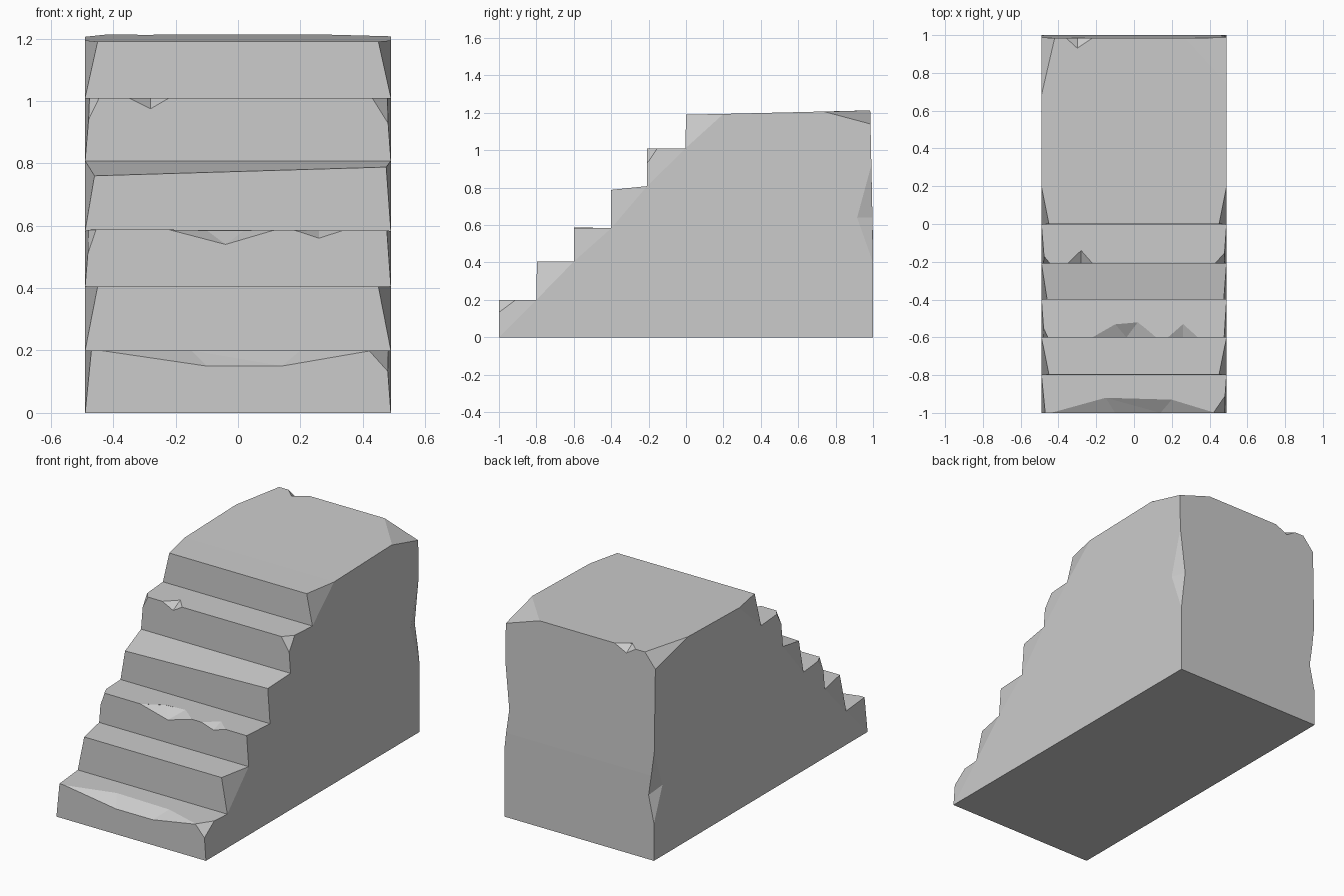
import bpy, bmesh
from mathutils import Vector

if "Cube" in bpy.data.objects:
    bpy.data.objects.remove(bpy.data.objects["Cube"])

W = 0.49


def mesh_object(name, bm):
    bmesh.ops.recalc_face_normals(bm, faces=bm.faces[:])
    mesh = bpy.data.meshes.new(name)
    bm.to_mesh(mesh)
    bm.free()
    obj = bpy.data.objects.new(name, mesh)
    bpy.context.collection.objects.link(obj)
    return obj


# Stair block: full-width inner corners, noses pulled inward on each side
inner = [(-1, 0), (-.8, .2), (-.6, .405), (-.4, .583), (-.208, .808),
         (-.003, 1.01), (.2, 1.194)]
# y, left x, left z, right x, right z
noses = [(-1, -.47, .2, .475, .2), (-.797, -.45, .405, .45, .405),
         (-.6, -.475, .588, .477, .585), (-.4, -.46, .76, .475, .788),
         (-.208, -.473, 1.01, .475, 1.01), (0, -.45, 1.19, .45, 1.19)]
back = [(.985, 1.213), (1, .5), (1, 0)]

bm = bmesh.new()
left = [bm.verts.new((-W, y, z)) for y, z in inner + back]
right = [bm.verts.new((W, y, z)) for y, z in inner + back]
bm.faces.new(left)
bm.faces.new(right[::-1])
for i, (y, xl, zl, xr, zr) in enumerate(noses):
    nl, nr = bm.verts.new((xl, y, zl)), bm.verts.new((xr, y, zr))
    bm.faces.new((left[i], right[i], nr, nl))              # riser
    bm.faces.new((nl, nr, right[i + 1], left[i + 1]))      # tread
    bm.faces.new((left[i], nl, left[i + 1]))               # tapered ends
    bm.faces.new((right[i], right[i + 1], nr))
n = len(left)
for i in range(len(noses), n):                             # top, back, base
    j = (i + 1) % n
    bm.faces.new((left[i], right[i], right[j], left[j]))
stairs = mesh_object("stone_stairs", bm)


# Chips: hull of the broken outline swept away from the stone
def chip(points, out):
    cut = bmesh.new()
    for p in points:
        cut.verts.new(p)
        cut.verts.new(Vector(p) + Vector(out) * 0.15)
    res = bmesh.ops.convex_hull(cut, input=cut.verts[:])
    junk = [v for v in res["geom_interior"] + res["geom_unused"]
            if isinstance(v, bmesh.types.BMVert)]
    bmesh.ops.delete(cut, geom=list(set(junk)), context='VERTS')
    cutter = mesh_object("chip_cutter", cut)
    cutter.hide_render = True
    mod = stairs.modifiers.new("chip", 'BOOLEAN')
    mod.operation, mod.solver, mod.object = 'DIFFERENCE', 'EXACT', cutter
    bpy.context.view_layer.objects.active = stairs
    bpy.ops.object.modifier_apply(modifier=mod.name)
    bpy.data.objects.remove(cutter)


front = (0, -1, 1)
# Worn noses
chip([(-.44, -1, .2), (-.3, -1, .19), (-.1, -1, .15), (.14, -1, .15),
      (.33, -1, .19), (.43, -1, .2), (-.15, -.92, .2), (.2, -.93, .2)], front)
chip([(-.22, -.6, .587), (-.04, -.6, .54), (.12, -.6, .587),
      (-.1, -.53, .585), (.02, -.52, .585)], front)
chip([(.18, -.6, .586), (.26, -.6, .56), (.34, -.6, .586), (.26, -.53, .585)], front)
chip([(-.35, -.208, 1.01), (-.28, -.208, .975), (-.22, -.208, 1.01),
      (-.28, -.14, 1.01)], front)
# Step end corners
chip([(.42, -1, .2), (.483, -1, .13), (.482, -.91, .2)], (1, -1, 1))
chip([(.43, -.208, 1.01), (.48, -.208, .93), (.482, -.15, 1.01)], (1, -1, 1))
chip([(-.445, -.208, 1.01), (-.479, -.208, .94), (-.477, -.17, 1.01)], (-1, -1, 1))
chip([(-.455, -.6, .587), (-.485, -.6, .5), (-.479, -.55, .587)], (-1, -1, 1))
# Rear top corners and notch
chip([(W, .74, 1.206), (.44, .92, 1.211), (.27, .985, 1.213), (W, .987, 1.14)], (1, 1, 1))
chip([(-W, .68, 1.206), (-.46, .92, 1.211), (-.42, .985, 1.213), (-W, .987, 1.13)], (-1, 1, 1))
chip([(-.36, .985, 1.213), (-.3, .986, 1.175), (-.22, .985, 1.213),
      (-.3, .93, 1.211)], (0, 1, 1))
# Rear upright edges
chip([(W, .991, .92), (W, .915, .64), (W, 1, .4), (.46, .997, .64)], (1, 1, 0))
chip([(-W, .997, .64), (-W, .92, .42), (-W, 1, .22), (-.455, 1, .38)], (-1, 1, 0))
